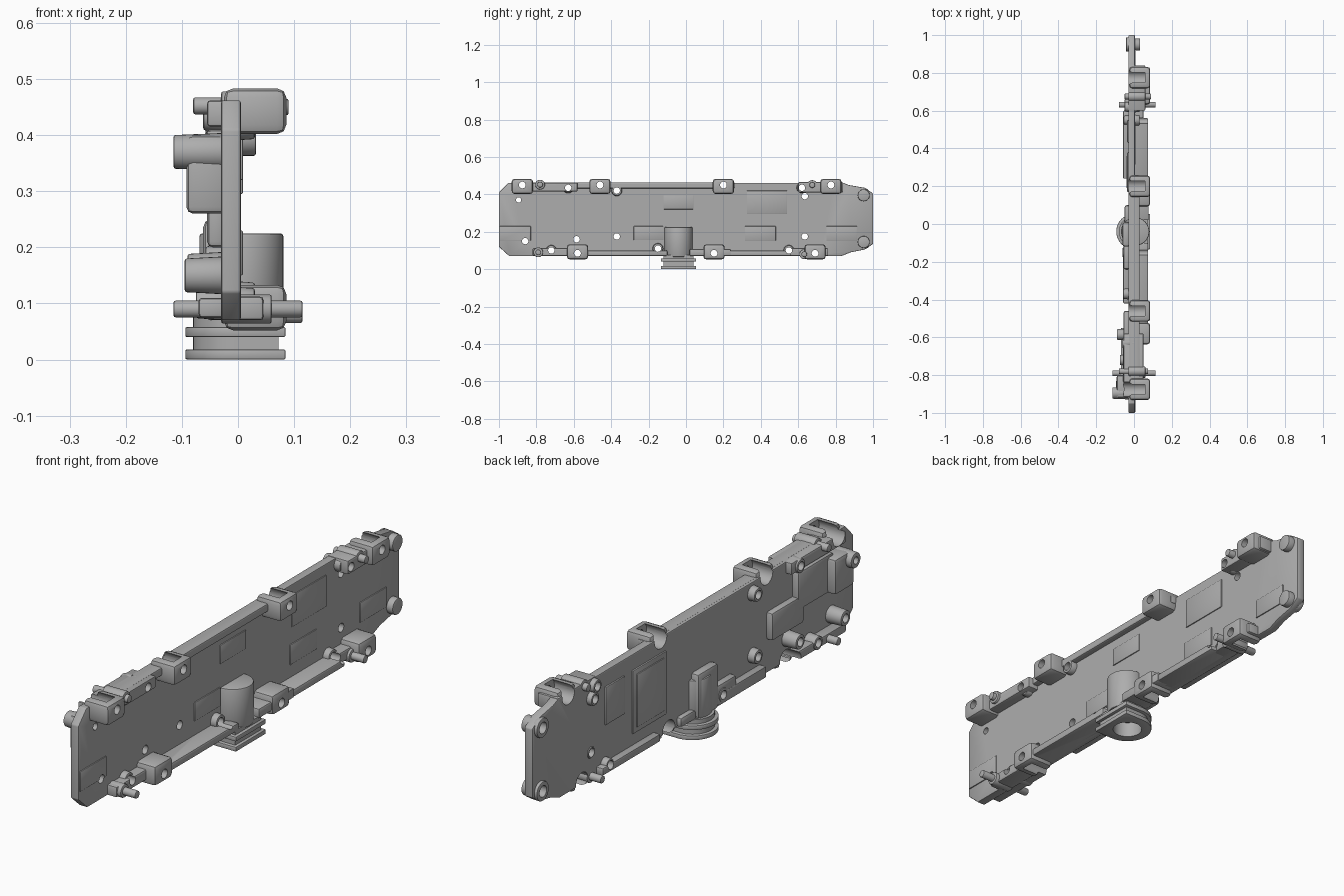
import bpy, bmesh, math
from mathutils import Matrix, Vector

cube = bpy.data.objects.get("Cube")
if cube:
    bpy.data.objects.remove(cube, do_unlink=True)

grey = bpy.data.materials.new("cast grey")
grey.use_nodes = True
grey.diffuse_color = (0.42, 0.42, 0.42, 1)
grey.node_tree.nodes["Principled BSDF"].inputs["Base Color"].default_value = grey.diffuse_color
parts = []


def finish(name, bm, bevel=0.0, part=True):
    bmesh.ops.recalc_face_normals(bm, faces=bm.faces)
    me = bpy.data.meshes.new(name)
    bm.to_mesh(me)
    bm.free()
    me.materials.append(grey)
    ob = bpy.data.objects.new(name, me)
    bpy.context.collection.objects.link(ob)
    if bevel:
        mod = ob.modifiers.new("soft edges", "BEVEL")
        mod.width, mod.segments, mod.limit_method = bevel, 2, "ANGLE"
    if part:
        parts.append(ob)
    else:
        ob.hide_render = True
    return ob


def box(name, x, y, z, bevel=0.006):
    bm = bmesh.new()
    bmesh.ops.create_cube(bm, size=1)
    for v in bm.verts:
        v.co = Vector([(a + b) / 2 + c * (b - a) for (a, b), c in zip((x, y, z), v.co)])
    return finish(name, bm, bevel)


def prism(name, points, axis, lo, hi, bevel=0.0):
    bm = bmesh.new()
    make = (lambda p: (lo, *p)) if axis == "x" else (lambda p: (*p, lo))
    face = bm.faces.new([bm.verts.new(make(p)) for p in points])
    up = bmesh.ops.extrude_face_region(bm, geom=[face])["geom"]
    shift = (hi - lo, 0, 0) if axis == "x" else (0, 0, hi - lo)
    bmesh.ops.translate(bm, verts=[g for g in up if isinstance(g, bmesh.types.BMVert)], vec=shift)
    return finish(name, bm, bevel)


def add_rod(bm, x0, x1, y, z, r, r2=None):
    place = Matrix.Translation(((x0 + x1) / 2, y, z)) @ Matrix.Rotation(math.pi / 2, 4, "Y")
    bmesh.ops.create_cone(bm, cap_ends=True, segments=28, radius1=r,
                          radius2=r if r2 is None else r2, depth=x1 - x0, matrix=place)


def rod(name, x0, x1, y, z, r, r2=None, bevel=0.004):
    bm = bmesh.new()
    add_rod(bm, x0, x1, y, z, r, r2)
    return finish(name, bm, bevel)


# Main plate with chamfered corners
outline = [(-1, .12), (-.945, .07), (.83, .07), (.88, .09), (.955, .105), (1, .135),
           (1, .405), (.955, .435), (.87, .45), (.84, .462), (-.95, .462), (-1, .41)]
prism("main_plate", outline, "x", -.03, .005, .004)

# Shallow pads on the +x face
for y, z in [((-.12, .04), (.32, .395)), ((.325, .54), (.295, .42)),
             ((-.28, -.12), (.155, .23)), ((.315, .48), (.15, .23)),
             ((.75, .915), (.15, .23)), ((-.995, -.83), (.15, .23))]:
    box("shallow_pad", (.0, .009), y, z, .003)

# Shallow pads on the -x face
for y, z in [((.17, .38), (.15, .4)), ((.43, .55), (.25, .4))]:
    box("rear_pad", (-.036, -.025), y, z, .004)
box("rear_pad_inset", (-.04, -.03), (.19, .36), (.17, .38), .003)

# Top rim and bottom ledge
box("top_rim", (-.02, .03), (-.93, .26), (.432, .464))
box("top_end_block", (-.055, .05), (-.92, -.58), (.415, .462))
box("top_right_block", (-.03, .06), (.6, .84), (.41, .465))
box("bottom_ledge", (-.02, .075), (-.56, -.1), (.07, .1))
box("bottom_ledge", (-.02, .078), (.02, .24), (.07, .108))
box("bottom_ledge", (-.02, .075), (.22, .56), (.07, .1))
box("bottom_ledge", (-.02, .05), (.54, .76), (.07, .112))
box("bottom_ledge", (-.02, .045), (-.82, -.56), (.07, .112))
box("rear_bottom_bar", (-.058, -.02), (.24, .6), (.075, .105))
box("rear_bottom_rib", (-.058, -.02), (-.42, -.12), (.075, .12))
box("rear_bottom_rib", (-.07, -.02), (-.9, -.55), (.075, .11))

# Screw mounts along both long edges
mounts = [(y, .45, 1) for y in (-.875, -.46, .2, .775)] + [(y, .085, -1) for y in (-.58, .15, .69)]
for y, z, s in mounts:
    z0, z1 = sorted((z - s * .048, z + s * .033))
    box("screw_mount", (-.025, .086), (y - .057, y + .057), (z0, z1), .016)

# Raised rear blocks and the stepped relief near the -y end
box("rear_relief_upper", (-.058, -.02), (-.84, -.62), (.26, .41), .01)
box("rear_relief_lower", (-.055, -.02), (-.66, -.46), (.2, .31), .01)
box("rear_corner_block", (-.092, -.02), (-.92, -.8), (.26, .4), .012)

# Hollow bosses on the -x face: y, z, reach, radius
bosses = [(-.895, .37, -.115, .034), (-.86, .15, -.095, .034), (-.585, .16, -.09, .032),
          (-.37, .42, -.058, .03), (-.37, .175, -.058, .03), (-.15, .11, -.06, .03),
          (.62, .435, -.05, .028), (.635, .39, -.05, .028), (.55, .1, -.055, .026),
          (-.63, .435, -.062, .03), (-.72, .1, -.075, .03), (.635, .175, -.034, .025)]
for y, z, reach, r in bosses:
    rod("rear_boss", reach, -.02, y, z, r * .88, r)

# Collars around holes near the edges on the +x face
for y, z in [(-.63, .435), (-.37, .42), (.62, .435), (-.72, .1), (-.15, .11), (.55, .1)]:
    rod("front_collar", -.01, .03, y, z, .03, .027)

# Locating pins
for y, z, x0, x1 in [(-.78, .452, -.08, .075), (.675, .45, -.05, .09),
                     (-.79, .09, -.115, .115), (.632, .08, -.08, .115)]:
    rod("locating_pin", x0, x1, y, z, .015)
    rod("pin_base", -.03, .06, y, z, .026)

# Round feet at the +y end
for z in (.395, .145):
    rod("end_foot", -.02, .032, .95, z, .032)
    rod("end_ring", -.042, -.02, .95, z, .038)

# Port: vertical duct with a grooved, D-shaped flange
CY = -.04


def d_shape(r):
    arc = [(r * math.cos(a), CY + r * math.sin(a))
           for a in (math.pi * (.5 + i / 20) for i in range(21))]
    return arc + [(r * .9, CY - r), (r * .9, CY + r)]


def disc(name, x, y, z0, z1, r, bevel, part=True):
    bm = bmesh.new()
    bmesh.ops.create_cone(bm, cap_ends=True, segments=40, radius1=r, radius2=r, depth=z1 - z0,
                          matrix=Matrix.Translation((x, y, (z0 + z1) / 2)))
    return finish(name, bm, bevel, part)


flange = [prism("port_flange", d_shape(.094), "z", .0, .018, .003),
          prism("port_neck", d_shape(.08), "z", .014, .044),
          prism("port_flange", d_shape(.094), "z", .04, .058, .003),
          prism("port_collar", d_shape(.08), "z", .054, .075)]
duct = disc("port_duct", .006, CY, .065, .225, .075, .006)
box("rear_duct_cover", (-.062, -.02), (-.12, .01), (.07, .25), .014)
box("rear_duct_step", (-.056, -.02), (-.24, -.1), (.07, .155), .012)
box("rear_duct_step", (-.05, -.02), (0, .1), (.07, .11), .012)
bore = disc("port_bore_cutter", 0, CY, -.02, .062, .056, 0, False)

# Cutters: through holes, screw-head channels and foot recesses
bm = bmesh.new()
for y, z, s in mounts:
    add_rod(bm, -.3, .3, y, z, .018)
for y, z, *_ in bosses:
    add_rod(bm, -.3, .3, y, z, .014 if z == .37 else .017)
holes = finish("hole_cutter", bm, 0, False)
bm = bmesh.new()
for y, z, s in mounts:
    add_rod(bm, -.2, .058, y, z + s * .006, .038)
for z in (.395, .145):
    add_rod(bm, -.2, -.01, .95, z, .022)
channels = finish("channel_cutter", bm, 0, False)


def cut(ob, cutter):
    mod = ob.modifiers.new("cut", "BOOLEAN")
    mod.operation, mod.solver, mod.object = "DIFFERENCE", "EXACT", cutter


for ob in parts:
    if ob in flange:
        cut(ob, bore)
    elif ob != duct and not ob.name.startswith(("locating_pin", "pin_base")):
        cut(ob, channels)
        cut(ob, holes)

# Apply the modifiers, shade, and drop the cutters
deps = bpy.context.evaluated_depsgraph_get()
deps.update()
baked = [(ob, bpy.data.meshes.new_from_object(ob.evaluated_get(deps))) for ob in parts]
for ob, me in baked:
    ob.modifiers.clear()
    ob.data = me
    me.shade_smooth()
    me.set_sharp_from_angle(angle=math.radians(30))
for cutter in (holes, channels, bore):
    bpy.data.objects.remove(cutter, do_unlink=True)
